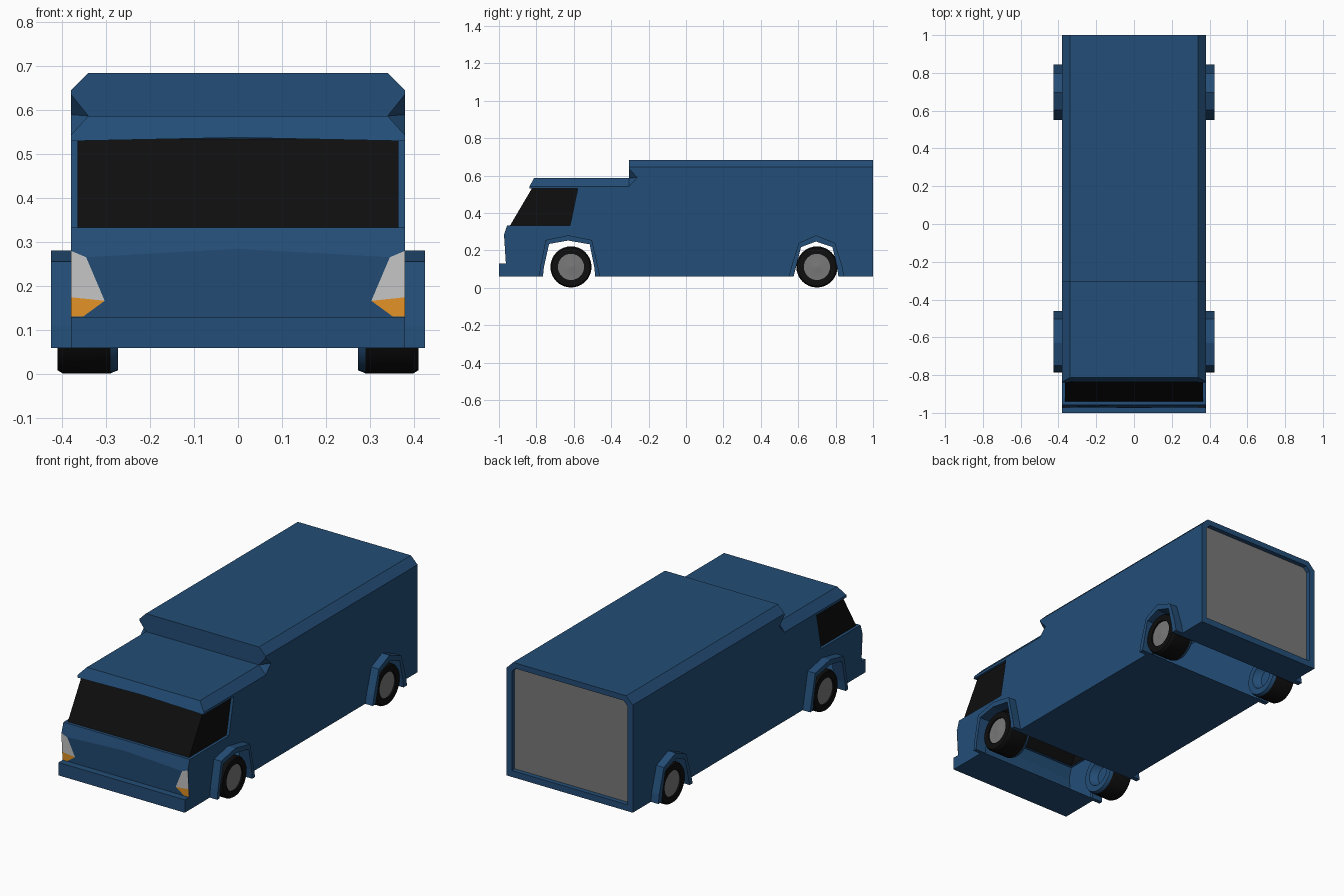
import bpy, bmesh, math
from mathutils import Vector

if "Cube" in bpy.data.objects:
    bpy.data.objects.remove(bpy.data.objects["Cube"])


def mat(name, r, g, b):
    m = bpy.data.materials.new(name)
    m.diffuse_color = (r, g, b, 1)
    m.use_nodes = True
    m.node_tree.nodes["Principled BSDF"].inputs["Base Color"].default_value = m.diffuse_color
    return m


BLUE = mat("blue_paint", 0.017, 0.075, 0.184)
BLACK = mat("black", 0.0044, 0.0044, 0.0044)
GREY = mat("grey", 0.19, 0.19, 0.19)
HUB = mat("hub_grey", 0.19, 0.19, 0.19)
LAMP = mat("lamp_white", 0.68, 0.68, 0.68)
AMBER = mat("amber", 0.82, 0.31, 0.02)


def build(name, polys, mats, mirror=True, centre=None, idx=None):
    """Polygons -> object; faces point away from centre, or are recalculated if closed."""
    bm = bmesh.new()
    for i, p in enumerate(polys):
        f = bm.faces.new([bm.verts.new(v) for v in p])
        f.material_index = idx[i] if idx else 0
        f.normal_update()
        if centre and f.normal.dot(f.calc_center_median() - Vector(centre)) < 0:
            f.normal_flip()
    bmesh.ops.remove_doubles(bm, verts=bm.verts, dist=0.0005)
    if not centre:
        bmesh.ops.recalc_face_normals(bm, faces=bm.faces)
    me = bpy.data.meshes.new(name)
    bm.to_mesh(me)
    bm.free()
    for m in mats:
        me.materials.append(m)
    ob = bpy.data.objects.new(name, me)
    bpy.context.collection.objects.link(ob)
    if mirror:
        ob.modifiers.new("mirror", 'MIRROR').use_clip = False
    return ob


def at_x(x, pts):
    return [(x, y, z) for y, z in pts]


def half(a, b, xa, xb):
    """Panel from the centre line out to xa / xb, between side points a and b."""
    return [(0, *a), (xa, *a), (xb, *b), (0, *b)]


W, C, G = 0.38, 0.34, 0.365   # body half width, roof edge, glass
MID = (0, 0.1, 0.3)

# Wheel arch profiles (y, z), front to back
arch_f = [(-.765, .06), (-.76, .11), (-.732, .235), (-.63, .253), (-.515, .233), (-.49, .11), (-.485, .06)]
rim_f = [(-.785, .06), (-.78, .11), (-.75, .256), (-.63, .281), (-.503, .256), (-.47, .11), (-.46, .06)]
arch_r = [(.575, .06), (.588, .11), (.615, .218), (.695, .248), (.783, .218), (.808, .11), (.815, .06)]
rim_r = [(.55, .06), (.562, .11), (.603, .24), (.695, .281), (.797, .24), (.837, .11), (.845, .06)]

# Side outline with window notch, roof step and wheel arches
side = [(-1, .06), (-1, .13), (-.963, .13), (-.973, .283), (-.957, .333), (-.62, .333),
        (-.579, .53), (-.838, .53), (-.836, .543), (-.305, .543), (-.26, .59), (-.305, .637),
        (-.305, .645), (1, .645), (1, .06)] + arch_r[::-1] + arch_f[::-1]


def nose(x, z, off=0):
    return (x, -.963 - .01 * (z - .13) / .153 - off, z)


crease = [nose(0, .285), nose(.345, .266), nose(W, .283)]
step = (C, -.305, .587)
glass = [(-.941, .333), (-.822, .535), (-.579, .53), (-.62, .333)]
back = [(0, .06), (W, .06), (W, .645), (C, .685), (0, .685)]
inner = [(0, .095), (.348, .095), (.348, .632), (.325, .655), (0, .655)]

shell = [
    at_x(W, side),
    # bumper and nose
    half((-1, .06), (-1, .13), W, W), half((-1, .13), (-.963, .13), W, W),
    [nose(0, .13), nose(W, .13)] + crease[::-1],
    crease + [(W, -.957, .333), (0, -.957, .333)],
    # cab roof, visor, chamfer and step
    [(0, -.836, .538), (W, -.838, .53), (W, -.836, .543), (C, -.813, .587), (0, -.813, .587)],
    half((-.813, .587), (-.305, .587), C, C),
    [(C, -.813, .587), (W, -.836, .543), (W, -.305, .543), step],
    [step, (W, -.305, .543), (W, -.26, .59)],
    [step, (W, -.26, .59), (W, -.305, .637)],
    [(0, -.305, .587), step, (W, -.305, .637), (W, -.305, .645), (C, -.305, .685), (0, -.305, .685)],
    # box roof
    half((-.305, .685), (1, .685), C, C),
    [(C, -.305, .685), (W, -.305, .645), (W, 1, .645), (C, 1, .685)],
    # window recess
    half((-.957, .333), (-.941, .333), W, G),
    [(W, -.957, .333), (W, -.62, .333), (G, -.62, .333), (G, -.941, .333)],
    [(W, -.62, .333), (W, -.579, .53), (G, -.579, .53), (G, -.62, .333)],
    [(W, -.838, .53), (W, -.579, .53), (G, -.579, .53), (G, -.822, .535)],
    [(0, -.836, .538), (W, -.838, .53), (G, -.822, .535), (0, -.822, .535)],
]
# floor panels between the open wheel bays
shell += [half((a, .06), (b, .06), W, W) for a, b in ((-1, -.765), (-.485, .575), (.815, 1))]
# rear frame and its recess
for i in range(4):
    (a, b), (c, d), (e, f), (g, h) = back[i], back[i + 1], inner[i + 1], inner[i]
    shell.append([(a, 1, b), (c, 1, d), (e, 1, f), (g, 1, h)])
    shell.append([(g, 1, h), (e, 1, f), (e, .975, f), (g, .975, h)])
build("van_body", shell, [BLUE], centre=MID)
build("rear_door", [[(x, .975, z) for x, z in inner]], [GREY], centre=MID)

# Windows
build("cab_glass", [at_x(G, glass), half(glass[0], glass[1], G, G)], [BLACK], centre=MID)

# Lamps
lamp = [(W, .281), (.345, .266), (.303, .167), (W, .175)]
signal = [(W, .175), (.303, .167), (.352, .131), (W, .131)]
for name, pts, m in (("headlight", lamp, LAMP), ("turn_signal", signal, AMBER)):
    build(name, [[nose(x, z, .002) for x, z in pts]], [m], centre=MID)

# Fender flares
for name, lo, hi in (("front_fender", arch_f, rim_f), ("rear_fender", arch_r, rim_r)):
    x0, x1 = .36, .425
    polys = []
    for i in range(len(lo) - 1):
        a, b, c, d = lo[i], lo[i + 1], hi[i + 1], hi[i]
        polys += [at_x(x0, (a, b, c, d)), at_x(x1, (a, b, c, d))]
        polys += [[(x0, *p), (x0, *q), (x1, *q), (x1, *p)] for p, q in ((a, b), (d, c))]
    for k in (0, -1):
        polys.append([(x0, *lo[k]), (x1, *lo[k]), (x1, *hi[k]), (x0, *hi[k])])
    build(name, polys, [BLUE])

# Wheels: lathed profile (radius, x, material of the next strip)
prof = [(0, .31, 0), (.045, .31, 0), (.06, .295, 0), (.07, .273, 0), (.103, .273, 0), (.11, .29, 1),
        (.11, .398, 1), (.103, .41, 1), (.07, .41, 1), (.07, .402, 2), (.008, .402, 2), (0, .404, 2)]
N = 32
for name, y0 in (("front_wheel", -.615), ("rear_wheel", .70)):
    polys, idx = [], []
    for (r0, xa, k), (r1, xb, _) in zip(prof, prof[1:]):
        for s in range(N):
            def pt(r, x, t):
                ang = 2 * math.pi * t / N
                return (x, y0 + r * math.sin(ang), .112 - r * math.cos(ang))
            q = [pt(r0, xa, s), pt(r0, xa, s + 1), pt(r1, xb, s + 1), pt(r1, xb, s)]
            if r0 == 0:
                q = q[1:]
            elif r1 == 0:
                q = q[:3]
            polys.append(q)
            idx.append(k)
    ob = build(name, polys, [BLUE, BLACK, HUB], idx=idx)
    bpy.context.view_layer.objects.active = ob
    ob.select_set(True)
    bpy.ops.object.shade_smooth_by_angle(angle=math.radians(30))
    ob.select_set(False)
